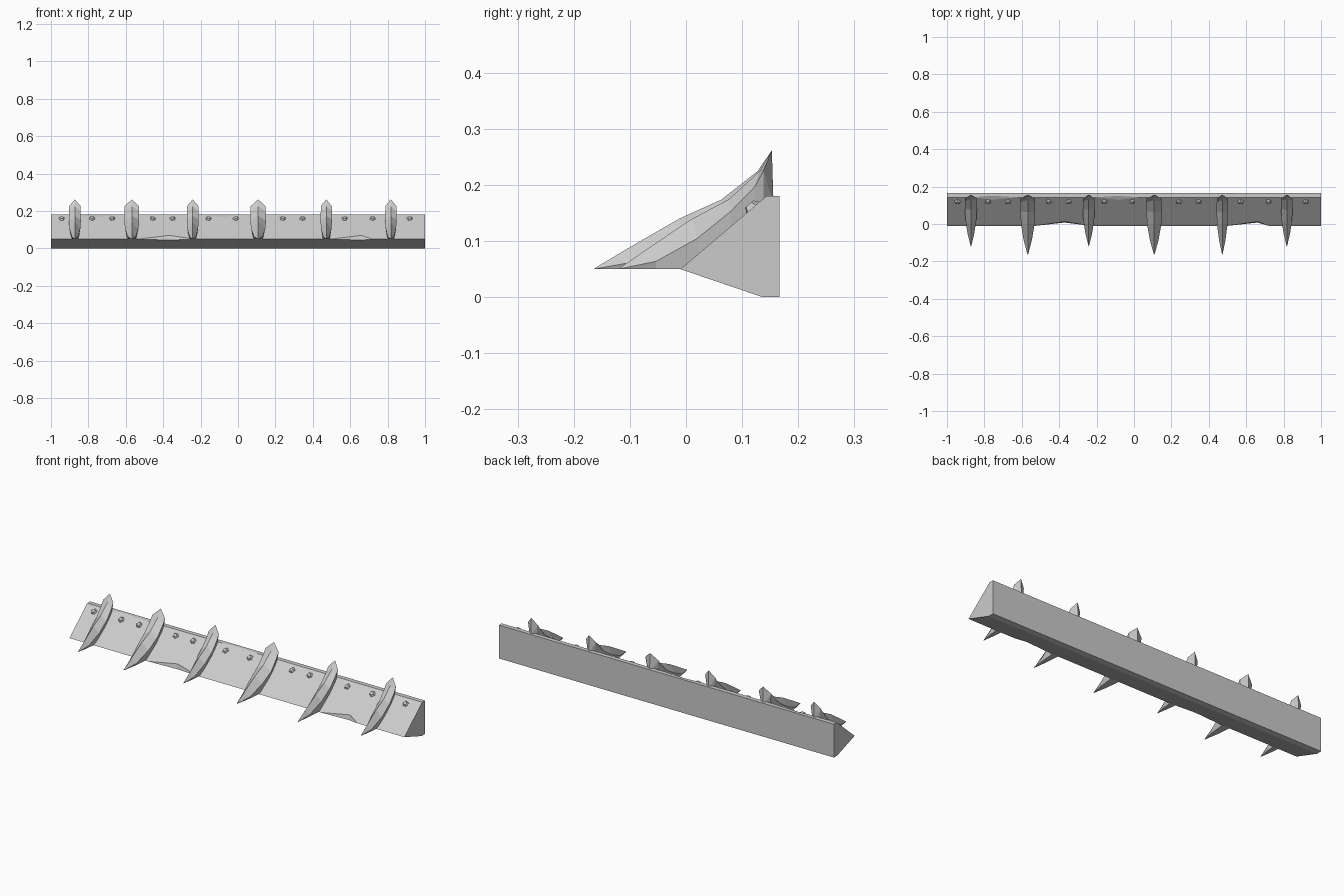
import bpy, bmesh, random
from mathutils import Vector, Matrix

random.seed(4)
cube = bpy.data.objects.get("Cube")
if cube:
    bpy.data.objects.remove(cube, do_unlink=True)

steel = bpy.data.materials.new("bare grey steel")
steel.use_nodes = True
GREY = (0.6, 0.6, 0.6, 1)
steel.diffuse_color = GREY
steel.node_tree.nodes["Principled BSDF"].inputs["Base Color"].default_value = GREY


def finish(name, bm):
    bmesh.ops.remove_doubles(bm, verts=bm.verts, dist=0.0004)
    bmesh.ops.recalc_face_normals(bm, faces=bm.faces)
    mesh = bpy.data.meshes.new(name)
    bm.to_mesh(mesh)
    bm.free()
    mesh.materials.append(steel)
    obj = bpy.data.objects.new(name, mesh)
    bpy.context.collection.objects.link(obj)
    return obj


def loft(bm, rings):
    """Skin a list of equal rings and cap both ends."""
    rows = [[bm.verts.new(p) for p in ring] for ring in rings]
    n = len(rows[0])
    for a, b in zip(rows, rows[1:]):
        for i in range(n):
            j = (i + 1) % n
            bm.faces.new((a[i], a[j], b[j], b[i]))
    bm.faces.new(rows[0])
    bm.faces.new(rows[-1][::-1])


# Wedge bar, with shallow chips along its cutting edge and top edge
BACK = 0.167
stations = {-1: (0, 0), 1: (0, 0)}
for start, deep, end in ((-0.53, -0.37, -0.23), (0.5, 0.66, 0.72)):
    stations.update({start: (0, 0), deep: (1, 0), end: (0, 0)})
for start, deep, end in ((-0.86, -0.76, -0.62), (-0.2, -0.08, 0.02)):
    stations.update({start: (0, 0), deep: (0, 1), end: (0, 0)})


def bar_ring(x, edge, top):
    profile = [(BACK, 0), (0.137, 0),
               (-0.01 + 0.018 * edge, 0.05 - 0.006 * edge),
               (-0.01 + 0.024 * edge, 0.05 + 0.02 * edge),
               (0.143 - 0.014 * top, 0.18 - 0.012 * top),
               (0.143 + 0.008 * top, 0.18), (BACK, 0.18)]
    return [(x, y, z) for y, z in profile]


bm = bmesh.new()
loft(bm, [bar_ring(x, *stations[x]) for x in sorted(stations)])
finish("wedge_bar", bm)

# Spikes: each row is half-width factor, then ridge, shoulder and base as (y, z)
SPIKE = [
    (0.04, (-0.167, 0.051), (-0.166, 0.0505), (-0.165, 0.05)),
    (0.55, (-0.1, 0.091), (-0.09, 0.064), (-0.09, 0.05)),
    (0.9, (-0.015, 0.14), (-0.005, 0.108), (0.0, 0.05)),
    (1.0, (0.06, 0.174), (0.065, 0.15), (0.06, 0.08)),
    (0.95, (0.125, 0.225), (0.115, 0.2), (0.115, 0.13)),
    (0.95, (0.15, 0.262), (0.133, 0.226), (0.133, 0.16)),
]


def spike(name, x, half, reach):
    def place(dx, p, jitter=0.0):
        return (x + dx, 0.153 - (0.15 - p[0]) * reach,
                p[1] + random.uniform(-jitter, jitter))

    bm = bmesh.new()
    rings = []
    for k, (f, ridge, shoulder, base) in enumerate(SPIKE):
        w = half * f
        j = 0.004 if 1 < k < 5 else 0
        rings.append([place(0, ridge), place(w, shoulder, j), place(w * 0.65, base),
                      place(-w * 0.65, base), place(-w, shoulder, j)])
    rows = [[bm.verts.new(p) for p in r] for r in rings]
    for a, b in zip(rows, rows[1:]):
        for i in range(5):
            bm.faces.new((a[i], a[(i + 1) % 5], b[(i + 1) % 5], b[i]))
    bm.faces.new(rows[0])
    # creased back ending in a central spine
    foot = bm.verts.new((x, 0.156, 0.165))
    last = rows[-1]
    for i in range(5):
        bm.faces.new((last[i], last[(i + 1) % 5], foot))
    finish(name, bm)


spikes = [(-0.872, 0.032, 0.86), (-0.568, 0.04, 1), (-0.242, 0.032, 0.86),
          (0.108, 0.042, 1), (0.472, 0.031, 1), (0.817, 0.031, 0.86)]
for i, s in enumerate(spikes):
    spike(f"spike_{i + 1}", *s)

# Low five-sided rivets on the sloping face
slope = Vector((0, 0.153, 0.13))
normal = Vector((0, -slope.z, slope.y)).normalized()
turn = normal.to_track_quat('Z', 'Y').to_matrix().to_4x4()
for i, x in enumerate((-0.943, -0.78, -0.673, -0.455, -0.35, -0.157,
                       -0.012, 0.24, 0.345, 0.57, 0.72, 0.918)):
    bm = bmesh.new()
    spot = Vector((x, -0.01, 0.05)) + slope * 0.84 + normal * 0.003
    bmesh.ops.create_cone(bm, cap_ends=True, segments=5, radius1=0.019,
                          radius2=0.01, depth=0.012,
                          matrix=Matrix.Translation(spot) @ turn @ Matrix.Rotation(i * 0.7, 4, 'Z'))
    finish(f"rivet_{i + 1}", bm)
